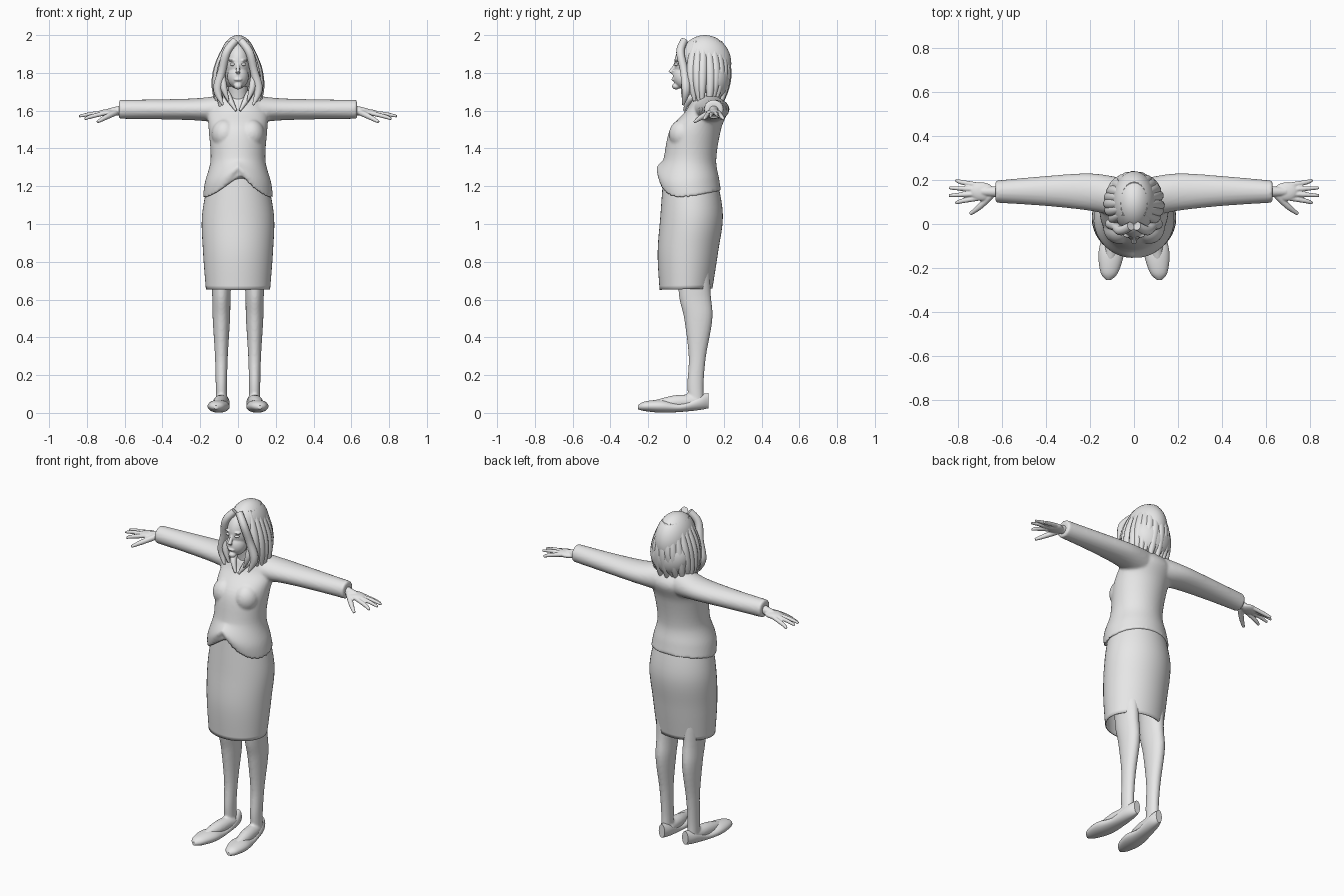
import bpy, bmesh, math, random
from mathutils import Matrix, Vector

random.seed(4)
default_cube = bpy.data.objects.get("Cube")
if default_cube:
    bpy.data.objects.remove(default_cube)

# One plain grey for the whole figure
grey = bpy.data.materials.new("plain_grey")
grey.use_nodes = True
grey.diffuse_color = (0.8, 0.8, 0.8, 1)
grey.node_tree.nodes["Principled BSDF"].inputs["Base Color"].default_value = grey.diffuse_color


def smooth_keys(keys, steps=6):
    """Catmull-Rom interpolation of a list of key vectors."""
    keys = [Vector(key) for key in keys]
    result = []
    for i, (start, end) in enumerate(zip(keys, keys[1:])):
        before = keys[max(i - 1, 0)]
        after = keys[min(i + 2, len(keys) - 1)]
        for step in range(steps):
            t = step / steps
            linear = (end - before) * t
            square = (before * 2 - start * 5 + end * 4 - after) * t ** 2
            cubic = (start * 3 - before - end * 3 + after) * t ** 3
            result.append(start + (linear + square + cubic) / 2)
    return result + [keys[-1]]


def skin_rings(bm, rings, open_start=False):
    """Bridge rings of points into a tube with closed ends."""
    rings = [[bm.verts.new(point) for point in ring] for ring in rings]
    for low, high in zip(rings, rings[1:]):
        for i in range(len(low)):
            bm.faces.new((low[i - 1], low[i], high[i], high[i - 1]))
    if not open_start:
        bm.faces.new(rings[0])
    bm.faces.new(rings[-1])
    return [vert for ring in rings for vert in ring]


def loft(bm, axis, level, keys, side=1, sides=32, open_start=False):
    """Oval sections along an axis: position, centre, two radii per key."""
    rings = []
    for along, centre, wide, deep in smooth_keys(keys):
        ring = []
        for i in range(sides):
            angle = math.tau * i / sides
            a, b = wide * math.cos(angle), deep * math.sin(angle)
            if axis == "x":
                point = Vector((along, centre + a, level + b))
            elif axis == "y":
                point = Vector((level + a, along, centre + b))
            else:
                point = Vector((level + a, centre + b, along))
            point.x *= side
            ring.append(point)
        rings.append(ring)
    return skin_rings(bm, rings, open_start)


def limb(bm, points, radii, side=1, sides=12):
    """Round tapering tube that follows a path."""
    path = smooth_keys([(side * x, y, z, r) for (x, y, z), r in zip(points, radii)])
    rings = []
    heading = (path[1] - path[0]).xyz
    across = heading.orthogonal().normalized()
    for i, key in enumerate(path):
        tangent = (path[min(i + 1, len(path) - 1)] - path[max(i - 1, 0)]).xyz
        across = heading.rotation_difference(tangent) @ across
        heading = tangent
        other = tangent.normalized().cross(across)
        turns = [math.tau * k / sides for k in range(sides)]
        rings.append([key.xyz + (across * math.cos(a) + other * math.sin(a)) * key.w for a in turns])
    skin_rings(bm, rings)


def ball(bm, centre, size):
    matrix = Matrix.Translation(centre) @ Matrix.Diagonal((*size, 1))
    bmesh.ops.create_icosphere(bm, subdivisions=4, radius=1, matrix=matrix)


def finish(name, bm, voxel=0, relax=3):
    """Turn the bmesh into a smooth object, optionally fused into one skin."""
    bmesh.ops.recalc_face_normals(bm, faces=bm.faces)
    mesh = bpy.data.meshes.new(name)
    bm.to_mesh(mesh)
    bm.free()
    mesh.materials.append(grey)
    obj = bpy.data.objects.new(name, mesh)
    bpy.context.collection.objects.link(obj)
    bpy.ops.object.select_all(action="DESELECT")
    obj.select_set(True)
    bpy.context.view_layer.objects.active = obj
    bpy.ops.object.shade_smooth_by_angle(angle=math.radians(50))
    if voxel:
        remesh = obj.modifiers.new("fuse", "REMESH")
        remesh.mode = "VOXEL"
        remesh.voxel_size = voxel
        remesh.use_smooth_shade = True
        obj.modifiers.new("relax", "SMOOTH").iterations = relax
    return obj


def hem_height(x, y):
    """Jacket hem: a notch at centre front, low at the sides, higher behind."""
    if y > 0:
        return hem + 0.2 * y
    return hem + 0.14 * max(0, 1 - abs(x) / 0.17) ** 1.6


# Jacket: torso with shaped hem, bust and sleeves fused together
hem, waist = 1.14, 1.34
jacket = bmesh.new()
torso = loft(jacket, "z", 0, [
    (hem, 0.02, 0.185, 0.165), (1.22, 0.01, 0.175, 0.165), (waist, 0.02, 0.145, 0.14),
    (1.5, 0.05, 0.155, 0.135), (1.6, 0.11, 0.16, 0.11), (1.66, 0.11, 0.13, 0.08),
    (1.7, 0.1, 0.06, 0.04)], sides=64)
for vert in torso:
    if vert.co.z < waist:
        drop = (waist - vert.co.z) / (waist - hem)
        vert.co.z = waist - drop * (waist - hem_height(vert.co.x, vert.co.y))
for side in (1, -1):
    ball(jacket, (side * 0.07, -0.015, 1.475), (0.07, 0.075, 0.08))
    loft(jacket, "x", 1.607, [
        (0.06, 0.12, 0.09, 0.08), (0.2, 0.145, 0.085, 0.06),
        (0.4, 0.15, 0.068, 0.053), (0.63, 0.147, 0.05, 0.05)], side)
finish("jacket", jacket, voxel=0.008)

# Collar flaps meeting in a V
collar = bmesh.new()
for side in (1, -1):
    limb(collar, [(0.06, 0.07, 1.69), (0.045, 0.02, 1.66), (0.01, -0.01, 1.6)],
         (0.02, 0.018, 0.006), side)
finish("collar", collar)

# Skirt: hollow tube, slightly longer at the front
skirt = bmesh.new()
shell = loft(skirt, "z", 0, [
    (0.655, 0, 0.17, 0.14), (0.85, 0.01, 0.185, 0.16),
    (1.05, 0.03, 0.19, 0.165), (1.26, 0.02, 0.15, 0.14)], sides=48, open_start=True)
for vert in shell:
    vert.co.z += 0.07 * vert.co.y * max(0, 1 - vert.co.z)
finish("skirt", skirt).modifiers.new("cloth", "SOLIDIFY").thickness = 0.006

for side, label in ((1, "left"), (-1, "right")):
    # Leg and foot
    leg = bmesh.new()
    loft(leg, "z", 0.088, [
        (0.95, 0.045, 0.07, 0.08), (0.65, 0.045, 0.05, 0.085), (0.5, 0.065, 0.046, 0.075),
        (0.3, 0.06, 0.034, 0.046), (0.15, 0.05, 0.03, 0.043), (0.05, 0.055, 0.03, 0.04)], side)
    limb(leg, [(0.083, 0.06, 0.06), (0.095, -0.06, 0.055), (0.11, -0.18, 0.04)],
         (0.037, 0.038, 0.022), side, sides=24)
    finish("leg_" + label, leg, voxel=0.007)

    # Flat shoe, splayed outward toward the toe
    shoe = bmesh.new()
    sole = loft(shoe, "y", 0.09, [
        (-0.255, 0.03, 0.01, 0.01), (-0.22, 0.035, 0.04, 0.025), (-0.13, 0.035, 0.058, 0.034),
        (-0.03, 0.03, 0.045, 0.025), (0.07, 0.055, 0.038, 0.04), (0.12, 0.065, 0.02, 0.04)], side)
    for vert in sole:
        vert.co.x -= side * 0.1 * vert.co.y
    finish("shoe_" + label, shoe)

    # Hand with four fanned fingers and a lowered thumb
    hand = bmesh.new()
    middle = 0.147
    limb(hand, [(0.6, middle, 1.605), (0.69, middle, 1.59)], (0.027, 0.02), side, sides=24)
    ball(hand, (side * 0.69, middle, 1.588), (0.055, 0.042, 0.019))
    for finger in range(4):
        spread = finger - 1.5
        reach = 0.845 - 0.015 * spread ** 2
        droop = 1.572 - 0.007 * spread ** 2
        limb(hand, [
            (0.7, middle + 0.019 * spread, 1.588),
            (0.78, middle + 0.028 * spread, droop + 0.012),
            (reach, middle + 0.035 * spread, droop)], (0.012, 0.011, 0.007), side)
    limb(hand, [(0.65, 0.13, 1.59), (0.7, 0.08, 1.565), (0.745, 0.045, 1.54)],
         (0.017, 0.014, 0.008), side)
    finish("hand_" + label, hand, voxel=0.004, relax=2)

    # Eye
    eye = bmesh.new()
    ball(eye, (side * 0.028, -0.05, 1.845), (0.014, 0.012, 0.008))
    finish("eye_" + label, eye)

# Head: skull, jaw, chin, neck, nose, lips and brows fused together
head = bmesh.new()
ball(head, (0, 0.03, 1.85), (0.067, 0.092, 0.11))
ball(head, (0, -0.01, 1.78), (0.056, 0.06, 0.065))
ball(head, (0, -0.052, 1.73), (0.022, 0.022, 0.018))
limb(head, [(0, 0.1, 1.56), (0, 0.085, 1.66), (0, 0.06, 1.78)], (0.08, 0.054, 0.05), sides=24)
limb(head, [(0, -0.05, 1.86), (0, -0.065, 1.83), (0, -0.083, 1.8)], (0.007, 0.009, 0.013))
ball(head, (0, -0.062, 1.765), (0.023, 0.015, 0.009))
for side in (1, -1):
    ball(head, (side * 0.03, -0.05, 1.866), (0.022, 0.012, 0.006))
finish("head", head, voxel=0.004)

# Hair: a solid mass with tapering locks around the sides and back
hair = bmesh.new()
ball(hair, (0, 0.1, 1.85), (0.1, 0.14, 0.15))
ball(hair, (0, 0.15, 1.77), (0.12, 0.085, 0.12))
lock_count, levels = 17, 5
for lock in range(lock_count):
    angle = math.radians(58 + 244 * lock / (lock_count - 1))
    sway = random.uniform(-0.1, 0.1)
    length = random.uniform(0.31, 0.35)
    path, radii = [], []
    for level in range(levels):
        t = level / (levels - 1)
        wide = 0.05 + 0.07 * math.sin(1.9 * t)
        deep = 0.085 + 0.035 * math.sin(math.pi * t)
        turn = angle + sway * t
        path.append((wide * math.sin(turn), 0.095 - deep * math.cos(turn), 1.965 - length * t))
        radii.append(0.005 + 0.022 * math.sin(math.pi * (0.1 + 0.85 * t)))
    limb(hair, path, radii)

# Front locks parted in the middle and framing the face
for side in (1, -1):
    limb(hair, [(0.015, -0.01, 1.97), (0.06, -0.03, 1.91), (0.085, -0.01, 1.81),
                (0.108, 0, 1.71), (0.08, -0.015, 1.63)],
         (0.02, 0.022, 0.022, 0.023, 0.005), side)
    limb(hair, [(0.082, 0, 1.8), (0.075, -0.01, 1.72), (0.05, -0.015, 1.65)],
         (0.014, 0.018, 0.004), side)
finish("hair", hair)
